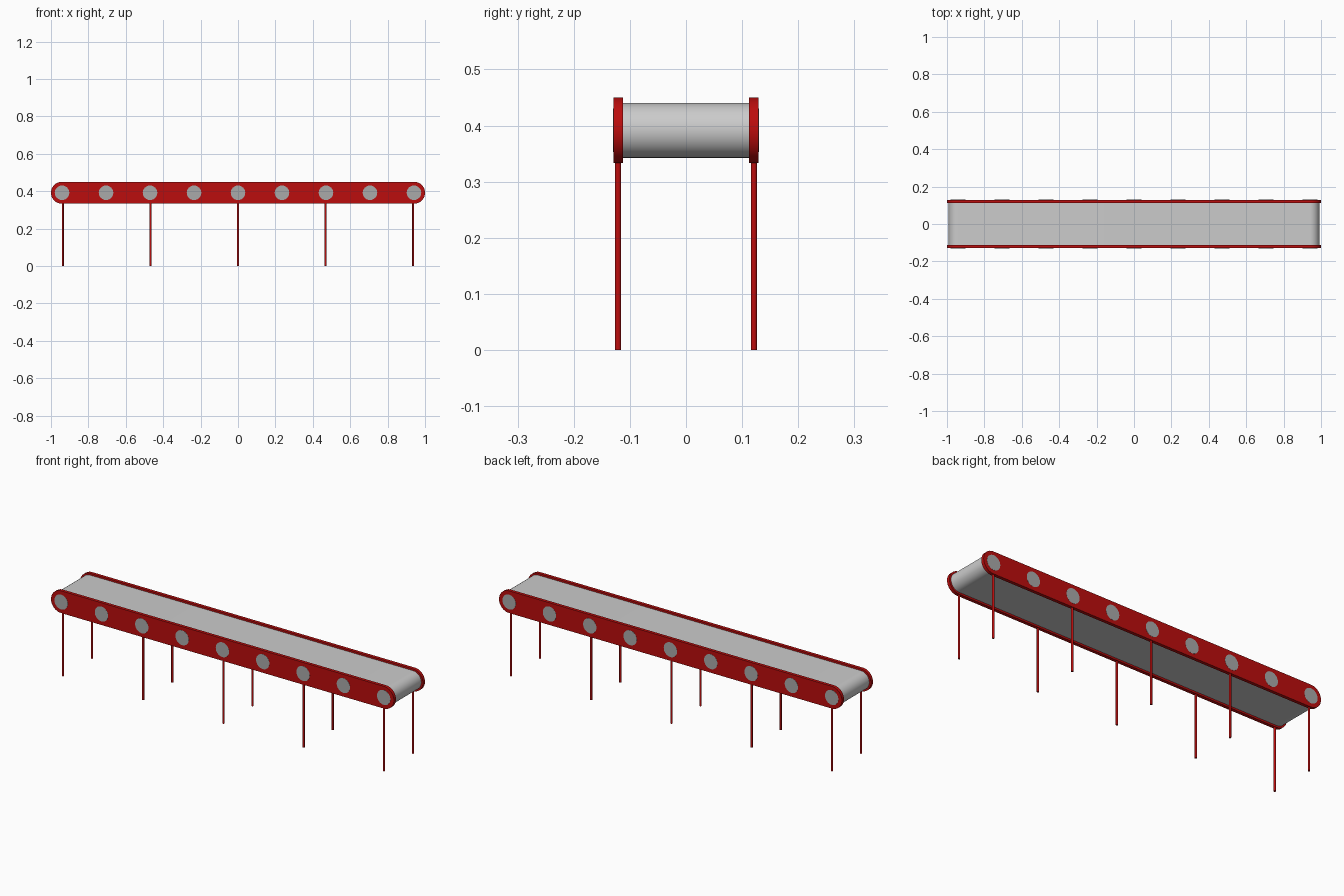
import bpy, bmesh, math

if "Cube" in bpy.data.objects:
    bpy.data.objects.remove(bpy.data.objects["Cube"])

def material(name, rgb):
    m = bpy.data.materials.new(name)
    m.diffuse_color = (*rgb, 1)
    m.use_nodes = True
    m.node_tree.nodes["Principled BSDF"].inputs["Base Color"].default_value = m.diffuse_color
    return m

RED = material("red paint", (0.5, 0.004, 0.004))
GREY = material("grey belt", (0.6, 0.6, 0.6))
STEEL = material("grey roller", (0.4, 0.4, 0.4))

ZC = 0.3915      # height of the roller axes
END = 0.9415     # x of the end rollers

def finish(name, bm, mat):
    me = bpy.data.meshes.new(name)
    bmesh.ops.recalc_face_normals(bm, faces=bm.faces)
    bm.to_mesh(me)
    bm.free()
    ob = bpy.data.objects.new(name, me)
    bpy.context.collection.objects.link(ob)
    me.materials.append(mat)
    bpy.ops.object.select_all(action='DESELECT')
    bpy.context.view_layer.objects.active = ob
    ob.select_set(True)
    bpy.ops.object.shade_smooth_by_angle(angle=math.radians(35))
    return ob

def stadium(name, r, y0, y1, mat, seg=24):
    """Rounded-end bar: profile in xz, extruded along y."""
    bm = bmesh.new()
    pts = []
    for side in (1, -1):
        for i in range(seg + 1):
            a = -math.pi / 2 + math.pi * i / seg
            pts.append((side * (END + r * math.cos(a)), ZC + side * r * math.sin(a)))
    face = bm.faces.new([bm.verts.new((x, y0, z)) for x, z in pts])
    ext = bmesh.ops.extrude_face_region(bm, geom=[face])
    for v in ext["geom"]:
        if isinstance(v, bmesh.types.BMVert):
            v.co.y = y1
    return finish(name, bm, mat)

def cylinder(name, r, depth, loc, mat, along_y=False, seg=32):
    bm = bmesh.new()
    bmesh.ops.create_cone(bm, cap_ends=True, segments=seg, radius1=r, radius2=r, depth=depth)
    ob = finish(name, bm, mat)
    ob.location = loc
    if along_y:
        ob.rotation_euler.x = math.pi / 2
    return ob

# belt between the side rails
stadium("belt", 0.049, -0.114, 0.114, GREY)

# side rails and legs
for s, side in ((-1, "front"), (1, "back")):
    stadium(side + "_rail", 0.0585, s * 0.1125, s * 0.1295, RED)
    for i in range(5):
        cylinder(f"{side}_leg_{i + 1}", 0.0055, 0.345, ((i - 2) * 0.468, s * 0.121, 0.1725),
                 RED, seg=16)

# rollers whose ends show on the rails
for i in range(9):
    cylinder(f"roller_{i + 1}", 0.039, 0.26, ((i - 4) * 0.2352, 0, ZC), STEEL, along_y=True)
